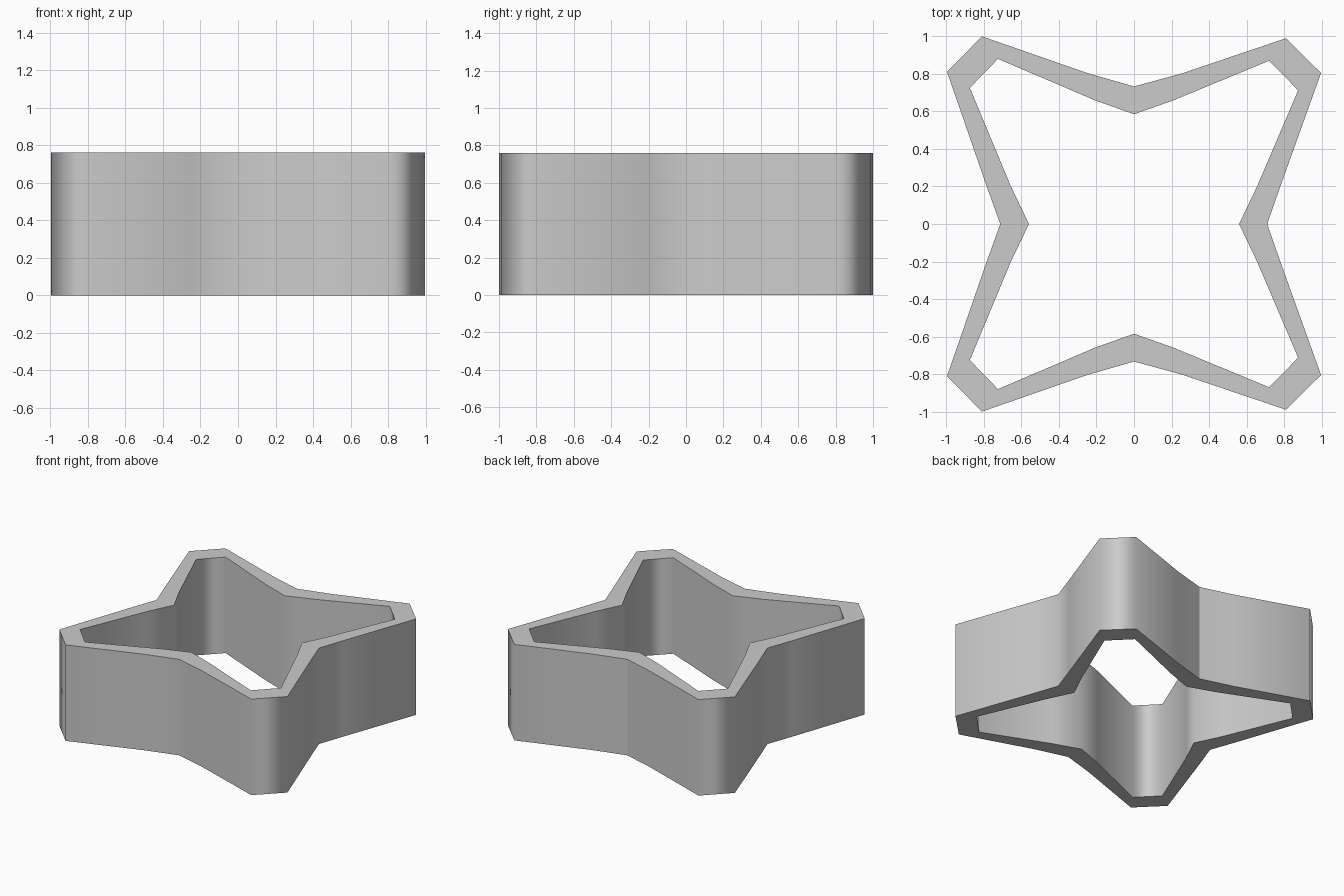
import bpy
import bmesh

if "Cube" in bpy.data.objects:
    bpy.data.objects.remove(bpy.data.objects["Cube"])

HEIGHT = 0.76

# Back half of each outline, from the right notch round to the left notch
OUTER = [(0.71, 0), (0.78, 0.2), (0.997, 0.805), (0.81, 0.99), (0.256, 0.803),
         (0, 0.733), (-0.25, 0.805), (-0.81, 1.0), (-0.997, 0.812),
         (-0.785, 0.2), (-0.713, 0)]
INNER = [(0.56, 0), (0.656, 0.2), (0.875, 0.713), (0.72, 0.87), (0.212, 0.66),
         (0, 0.585), (-0.21, 0.66), (-0.725, 0.88), (-0.875, 0.726),
         (-0.656, 0.2), (-0.56, 0)]


def closed_outline(half):
    """Mirror the back half to the front to close the loop."""
    return half + [(x, -y) for x, y in reversed(half[1:-1])]


bm = bmesh.new()


def loop(points, z):
    return [bm.verts.new((x, y, z)) for x, y in points]


def bridge(a, b, smooth):
    n = len(a)
    for i in range(n):
        j = (i + 1) % n
        bm.faces.new((a[i], a[j], b[j], b[i])).smooth = smooth


# Hollow four-pointed star wall
outer, inner = closed_outline(OUTER), closed_outline(INNER)
ob, ot = loop(outer, 0), loop(outer, HEIGHT)
ib, it = loop(inner, 0), loop(inner, HEIGHT)
bridge(ob, ot, True)
bridge(ot, it, False)
bridge(it, ib, True)
bridge(ib, ob, False)
bmesh.ops.recalc_face_normals(bm, faces=bm.faces)

# Crisp rims, plus the visible seam in the outer back notch
for e in bm.edges:
    a, b = e.verts
    rim = abs(a.co.z - b.co.z) < 1e-4
    seam = not rim and abs(a.co.x) < 1e-4 and a.co.y > 0.7
    e.smooth = not (rim or seam)

mesh = bpy.data.meshes.new("star_ring")
bm.to_mesh(mesh)
bm.free()
ring = bpy.data.objects.new("star_ring", mesh)
bpy.context.collection.objects.link(ring)

# Flat-looking walls with soft blends at the corners
wn = ring.modifiers.new("weighted_normals", 'WEIGHTED_NORMAL')
wn.keep_sharp = True
